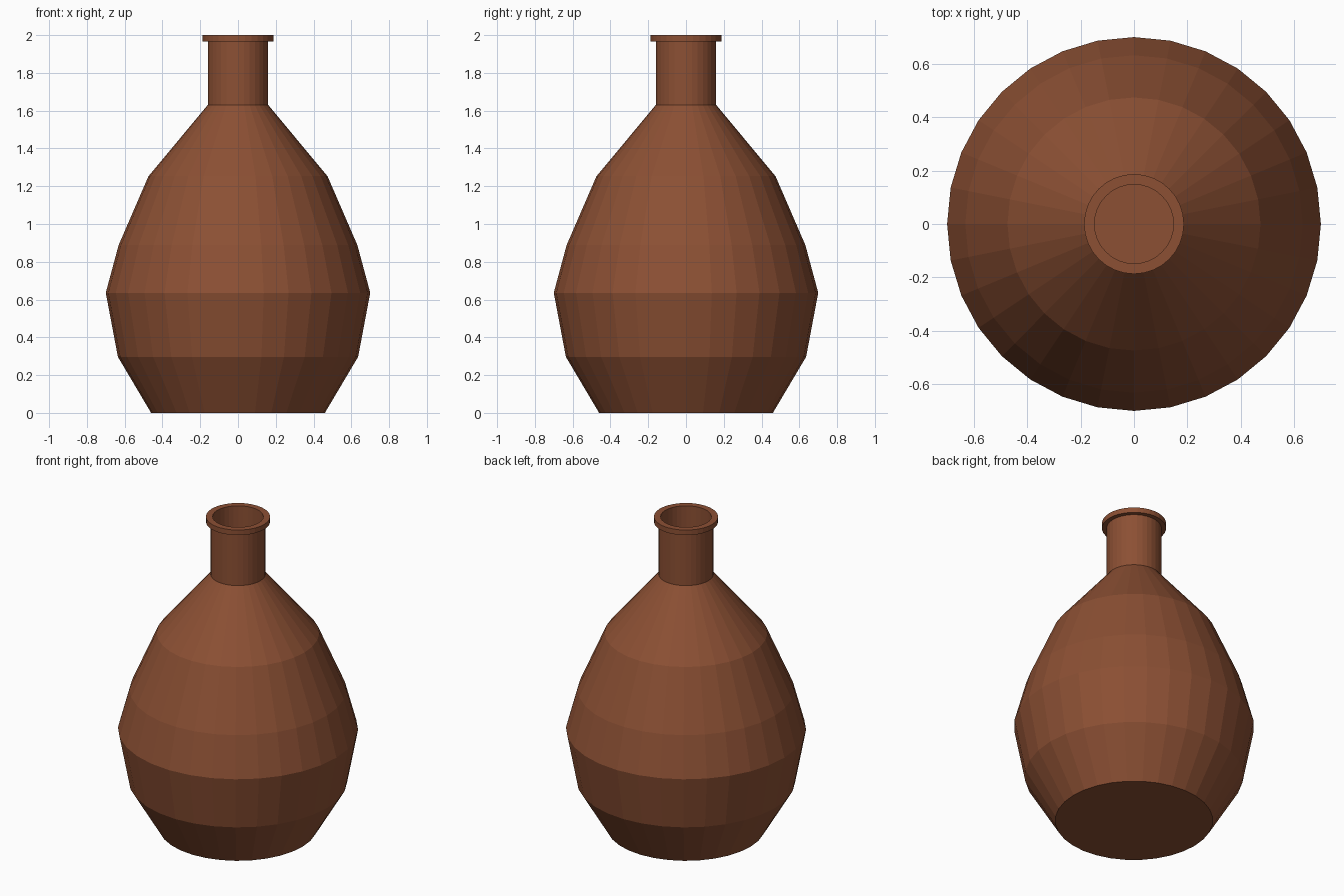
import bpy, bmesh, math

if "Cube" in bpy.data.objects:
    bpy.data.objects.remove(bpy.data.objects["Cube"])

SIDES = 32

clay = bpy.data.materials.new("brown clay")
clay.diffuse_color = (0.262, 0.080, 0.034, 1)
clay.use_nodes = True
clay.node_tree.nodes["Principled BSDF"].inputs["Base Color"].default_value = clay.diffuse_color


def lathe(name, profile):
    """Spin (radius, height) points round z; radius 0 closes the end."""
    bm = bmesh.new()
    rings = []
    for r, z in profile:
        rings.append([bm.verts.new((r * math.cos(a), r * math.sin(a), z))
                      for a in (2 * math.pi * i / SIDES for i in range(SIDES))])
    for low, high in zip(rings, rings[1:]):
        for i in range(SIDES):
            j = (i + 1) % SIDES
            bm.faces.new((low[i], low[j], high[j], high[i]))
    # flat base outside and flat floor inside
    bm.faces.new(rings[0][::-1])
    bm.faces.new(rings[-1])
    mesh = bpy.data.meshes.new(name)
    bm.to_mesh(mesh)
    bm.free()
    mesh.materials.append(clay)
    obj = bpy.data.objects.new(name, mesh)
    bpy.context.collection.objects.link(obj)
    return obj


# outer wall: base, belly, shoulder, neck, lip
outer = [(0.46, 0), (0.636, 0.297), (0.70, 0.636), (0.632, 0.888),
         (0.474, 1.253), (0.16, 1.63), (0.16, 1.967), (0.187, 1.967), (0.187, 2.0)]
# inner wall: mouth down to the floor
inner = [(0.148, 2.0), (0.148, 1.627), (0.461, 1.248), (0.62, 0.884),
         (0.687, 0.636), (0.624, 0.3), (0.452, 0.012)]
lathe("bottle", outer + inner)
